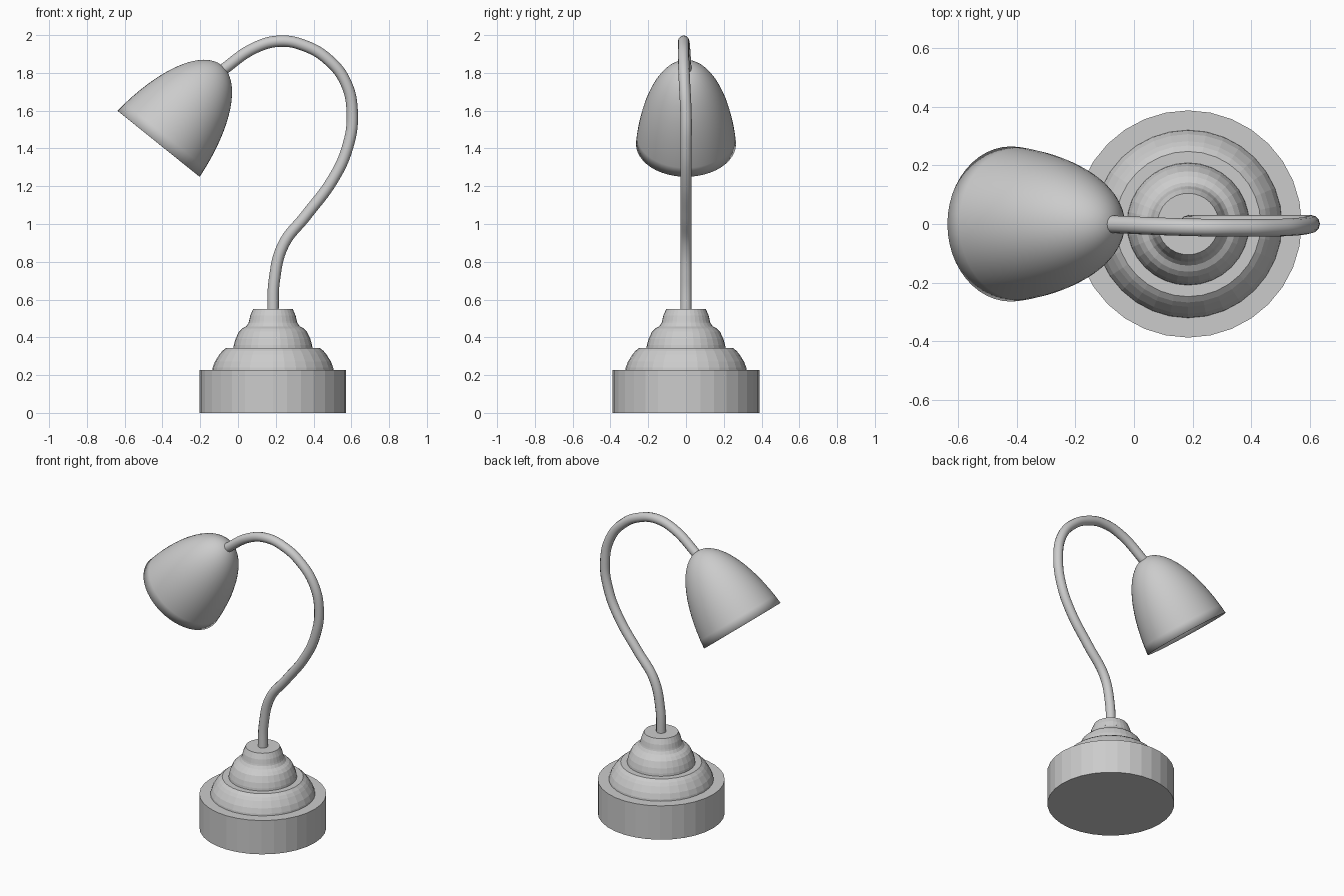
import bpy, bmesh, math
from mathutils import Vector

cube = bpy.data.objects.get("Cube")
if cube:
    bpy.data.objects.remove(cube, do_unlink=True)

# Single grey material
grey = bpy.data.materials.new("plain_grey")
grey.use_nodes = True
GREY = (0.6, 0.6, 0.6, 1)
grey.diffuse_color = GREY
grey.node_tree.nodes["Principled BSDF"].inputs["Base Color"].default_value = GREY

BASE_X = 0.185


def link(name, data):
    obj = bpy.data.objects.new(name, data)
    bpy.context.collection.objects.link(obj)
    data.materials.append(grey)
    return obj


def lathe(name, profile, segments, smooth=False, closed=True):
    """Spin a (radius, height) profile around z; radius 0 makes a pole."""
    bm = bmesh.new()
    if closed:
        profile = [(0, profile[0][1])] + profile + [(0, profile[-1][1])]
    verts = [bm.verts.new((r, 0, z)) for r, z in profile]
    edges = [bm.edges.new(pair) for pair in zip(verts, verts[1:])]
    bmesh.ops.spin(bm, geom=verts + edges, cent=(0, 0, 0), axis=(0, 0, 1),
                   angle=math.tau, steps=segments, use_duplicate=False)
    bmesh.ops.remove_doubles(bm, verts=bm.verts, dist=0.0005)
    bmesh.ops.recalc_face_normals(bm, faces=bm.faces)
    for face in bm.faces:
        face.smooth = smooth
    mesh = bpy.data.meshes.new(name)
    bm.to_mesh(mesh)
    bm.free()
    return link(name, mesh)


# Stepped base
tiers = {
    "base_drum": [(0.388, 0), (0.388, 0.228)],
    "lower_dome": [(0.322, 0.22), (0.319, 0.24), (0.307, 0.272), (0.283, 0.31),
                   (0.268, 0.328), (0.248, 0.344)],
    "upper_dome": [(0.21, 0.335), (0.207, 0.36), (0.198, 0.392), (0.18, 0.43),
                   (0.163, 0.447), (0.142, 0.458), (0.13, 0.475), (0.125, 0.49)],
    "neck_collar": [(0.127, 0.485), (0.12, 0.515), (0.105, 0.55)],
}
for name, profile in tiers.items():
    lathe(name, profile, 32).location.x = BASE_X

# Curved arm
path = [(0.185, 0, 0.52), (0.192, 0, 0.7), (0.24, 0, 0.89), (0.36, 0, 1.045),
        (0.5, 0, 1.232), (0.578, 0, 1.4), (0.605, 0, 1.58), (0.57, -0.008, 1.75),
        (0.475, -0.013, 1.872), (0.35, -0.013, 1.945), (0.225, -0.012, 1.968),
        (0.09, -0.008, 1.933), (-0.095, 0, 1.805)]
curve = bpy.data.curves.new("arm", "CURVE")
curve.dimensions = "3D"
curve.bevel_depth = 0.03
curve.bevel_resolution = 4
curve.resolution_u = 8
curve.use_fill_caps = True
spline = curve.splines.new("BEZIER")
spline.bezier_points.add(len(path) - 1)
for point, co in zip(spline.bezier_points, path):
    point.co = co
    point.handle_left_type = point.handle_right_type = "AUTO"
link("arm", curve)

# Open bell shade: part of an ellipsoid above its rim plane
LENGTH, WIDTH, SUNK = 0.683, 0.286, 0.15
start = math.asin(SUNK / LENGTH)
bell = []
for i in range(17):
    a = start + (math.pi / 2 - start) * i / 16
    bell.append((WIDTH * math.cos(a), LENGTH * math.sin(a) - SUNK))
bell[-1] = (0, LENGTH - SUNK)
shade = lathe("lamp_shade", bell, 48, smooth=True, closed=False)
shade.scale.y = 0.95
shade.location = (-0.42, 0, 1.425)
shade.rotation_euler.y = Vector((0.435, 0.35)).angle_signed(Vector((1, 0))) * -1
if shade.rotation_euler.y < 0:
    shade.rotation_euler.y *= -1
wall = shade.modifiers.new("wall", "SOLIDIFY")
wall.thickness = 0.006
wall.offset = -1
